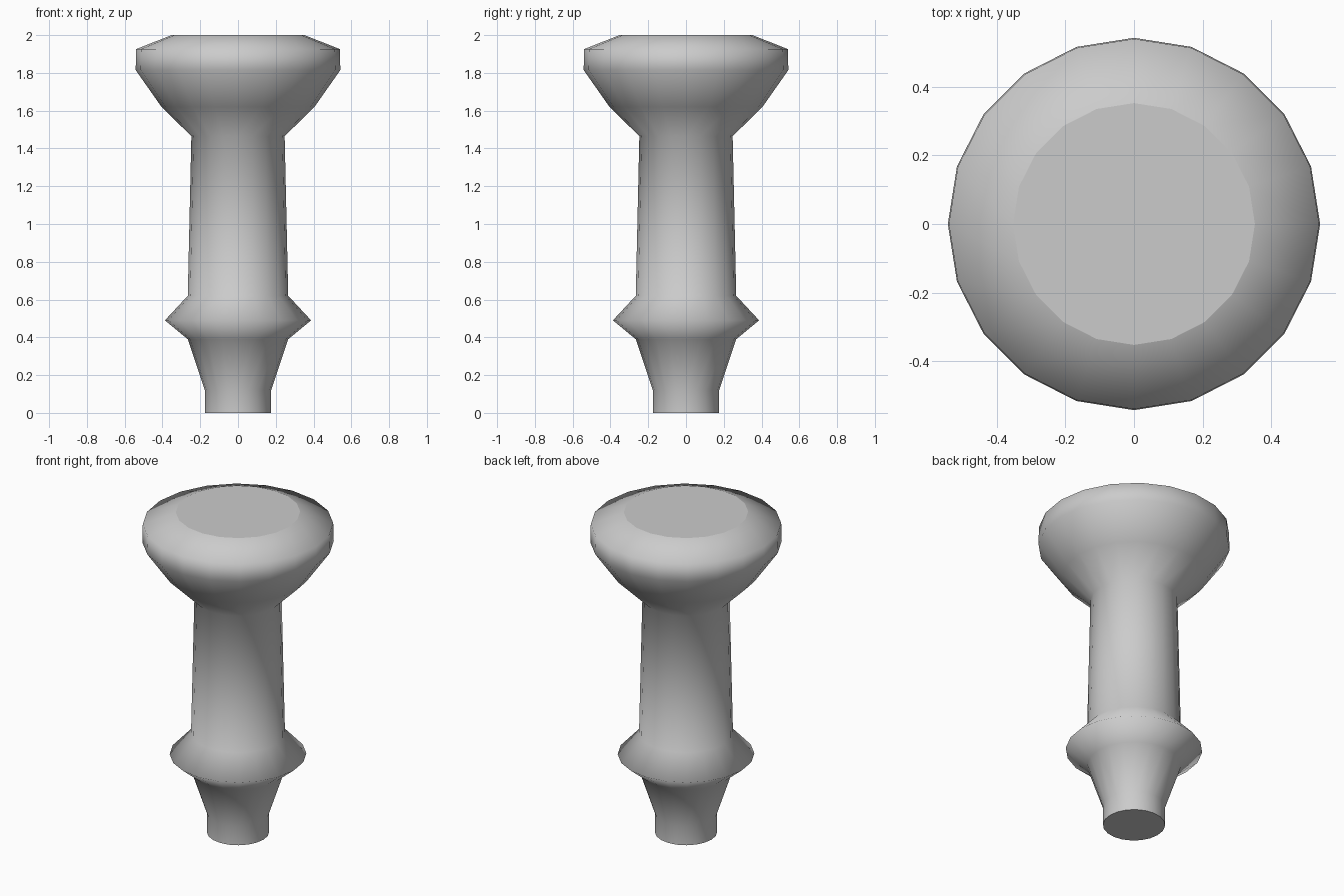
import bpy, bmesh
from math import cos, sin, tau

if "Cube" in bpy.data.objects:
    bpy.data.objects.remove(bpy.data.objects["Cube"])

SIDES = 20

# Lathe profile from foot to top: (radius, height)
PROFILE = [
    (0.176, 0.0), (0.176, 0.12),                    # foot
    (0.266, 0.39), (0.387, 0.49), (0.266, 0.62),    # collar
    (0.247, 1.465),                                 # stem
    (0.405, 1.62), (0.542, 1.815),                  # flared head
    (0.539, 1.926), (0.352, 2.0),                   # rim and bevelled top
]


def lathe(name, profile, sides):
    bm = bmesh.new()
    rings = [[bm.verts.new((r * cos(tau * i / sides), r * sin(tau * i / sides), z))
              for i in range(sides)] for r, z in profile]
    # Smooth side walls
    for low, high in zip(rings, rings[1:]):
        for i in range(sides):
            j = (i + 1) % sides
            bm.faces.new((low[i], low[j], high[j], high[i])).smooth = True
    # Flat caps with crisp borders
    for ring in (rings[0][::-1], rings[-1]):
        cap = bm.faces.new(ring)
        cap.smooth = False
        for edge in cap.edges:
            edge.smooth = False
    mesh = bpy.data.meshes.new(name)
    bm.to_mesh(mesh)
    bm.free()
    obj = bpy.data.objects.new(name, mesh)
    bpy.context.collection.objects.link(obj)
    return obj


lathe("turned_knob_handle", PROFILE, SIDES)
